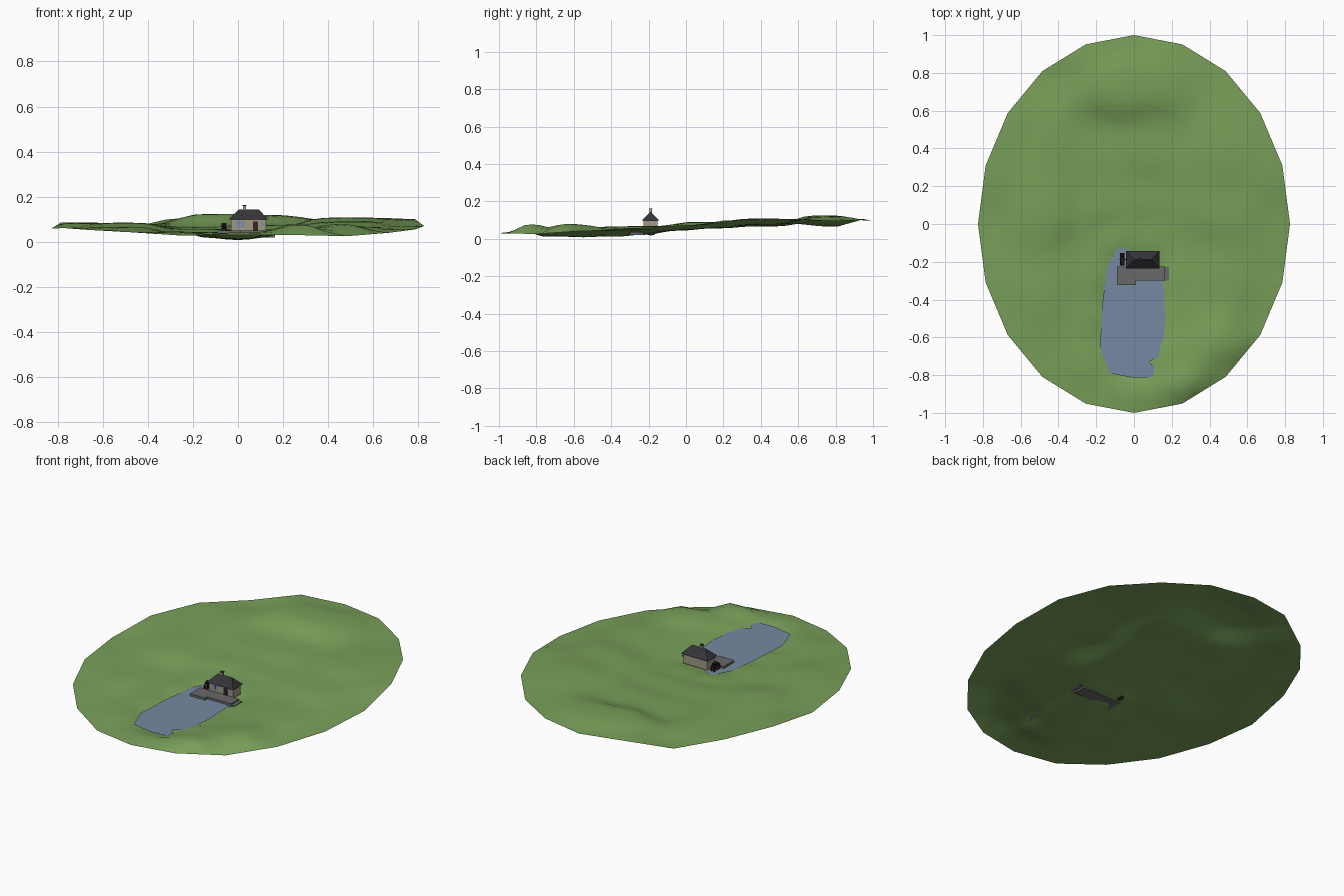
import bpy, bmesh, math

if "Cube" in bpy.data.objects:
    bpy.data.objects.remove(bpy.data.objects["Cube"])

def mat(name, r, g, b):
    m = bpy.data.materials.new(name)
    m.diffuse_color = (r, g, b, 1)
    m.use_nodes = True
    m.node_tree.nodes["Principled BSDF"].inputs["Base Color"].default_value = m.diffuse_color
    return m

GRASS = mat("grass", 0.19, 0.35, 0.10)
WATER = mat("water", 0.18, 0.25, 0.36)
WALL = mat("plaster", 0.36, 0.31, 0.24)
DARK = mat("slate", 0.035, 0.035, 0.04)
WOOD = mat("dark_wood", 0.03, 0.02, 0.015)
STONE = mat("stone", 0.14, 0.14, 0.14)
GLASS = mat("glass", 0.2, 0.28, 0.42)

def mesh_obj(name, verts, faces, m):
    me = bpy.data.meshes.new(name)
    me.from_pydata(verts, [], faces)
    me.materials.append(m)
    ob = bpy.data.objects.new(name, me)
    bpy.context.collection.objects.link(ob)
    return ob

def box(name, x0, x1, y0, y1, z0, z1, m):
    v = [(x, y, z) for z in (z0, z1) for x, y in ((x0, y0), (x1, y0), (x1, y1), (x0, y1))]
    f = [(3, 2, 1, 0), (4, 5, 6, 7)] + [(i, (i + 1) % 4, (i + 1) % 4 + 4, i + 4) for i in range(4)]
    return mesh_obj(name, v, f, m)

# Terrain: rolling sheet with a 20-sided elliptical rim, heights blended from survey points
RX, SIDES, SUB, RINGS = 0.826, 20, 3, 22
RIM = [.07, .10, .105, .095, .10, .097, .105, .065, .085, .085,
       .06, .062, .053, .043, .028, .03, .03, .025, .04, .055]
POINTS = [(0, -.75, .008), (0, -.55, .005), (0, -.38, .008), (-.05, -.22, .02), (.1, -.27, .024),
          (-.11, -.6, .016), (.1, -.5, .016), (-.1, -.4, .018),
          (-.25, -.72, .046), (-.25, -.5, .046), (-.22, -.28, .046), (.24, -.28, .046), (.22, -.5, .046),
          (.25, -.68, .058), (.27, -.85, .085), (.46, -.64, .082), (0, -.88, .046), (-.12, -.08, .044),
          (.05, -.05, .045), (.05, .15, .056), (-.2, .15, .058), (-.2, .42, .066), (.1, .42, .075),
          (-.08, .75, .125), (.12, .8, .12), (.5, .4, .108), (.5, .1, .09), (.5, -.25, .068),
          (-.5, .1, .085), (-.5, .45, .082), (-.5, -.35, .066)]
RIMPTS = [(RX * math.cos(2 * math.pi * k / SIDES), math.sin(2 * math.pi * k / SIDES), z)
          for k, z in enumerate(RIM)]

def height(x, y):
    num = den = 0
    for px, py, pz in POINTS + RIMPTS:
        w = 1 / ((x - px) ** 2 + (y - py) ** 2 + .009) ** 2.5
        num, den = num + w * pz, den + w
    return num / den

N = SIDES * SUB
verts, faces = [(0, 0, height(0, 0))], []
for r in range(1, RINGS + 1):
    t = r / RINGS
    for k in range(N):
        a, b, f = RIMPTS[k // SUB], RIMPTS[(k // SUB + 1) % SIDES], (k % SUB) / SUB
        ex, ey, ez = [p + (q - p) * f for p, q in zip(a, b)]
        verts.append((ex * t, ey * t, ez if r == RINGS else height(ex * t, ey * t)))
for k in range(N):
    j = (k + 1) % N
    faces.append((0, 1 + k, 1 + j))
    for r in range(RINGS - 1):
        p = 1 + r * N
        faces.append((p + k, p + N + k, p + N + j, p + j))
land = mesh_obj("terrain", verts, faces, GRASS)
land.data.polygons.foreach_set("use_smooth", [True] * len(faces))

# Mill pond
pond = [(-.13, -.79), (0, -.815), (.1, -.81), (.11, -.76), (.08, -.73), (.15, -.69), (.165, -.5),
        (.155, -.3), (.1, -.22), (-.04, -.13), (-.09, -.13), (-.14, -.22), (-.165, -.4), (-.18, -.65)]
mesh_obj("pond", [(x, y, .037) for x, y in pond], [tuple(range(len(pond)))], WATER)

# Stone terrace with lower landing and end step
box("terrace", -.09, .165, -.30, -.225, .02, .05, STONE)
box("landing", -.09, .01, -.322, -.30, .02, .05, STONE)
box("end_step", .165, .185, -.30, -.228, .03, .042, STONE)

# House walls
X0, X1, Y0, Y1 = -.032, .124, -.226, -.152
box("walls", X0, X1, Y0, Y1, .04, .101, WALL)

# Hipped roof
ex0, ex1, ey0, ey1, mid = -.042, .134, -.235, -.143, -.189
rv = [(ex0, ey0, .098), (ex1, ey0, .098), (ex1, ey1, .098), (ex0, ey1, .098),
      (.003, mid, .144), (.092, mid, .144)]
mesh_obj("roof", rv, [(3, 2, 1, 0), (0, 1, 5, 4), (2, 3, 4, 5), (1, 2, 5), (3, 0, 4)], DARK)

# Chimney
box("chimney", .023, .036, -.195, -.182, .12, .158, WALL)
box("chimney_cap", .021, .038, -.197, -.18, .158, .163, DARK)

# Front windows and door
for i, x in enumerate((-.008, .014)):
    box(f"window_{i}", x, x + .018, Y0 - .002, Y0 + .002, .064, .092, GLASS)
box("door", .066, .088, Y0 - .002, Y0 + .002, .05, .09, WOOD)
box("window_right", .099, .113, Y0 - .002, Y0 + .002, .066, .09, GLASS)

# Water wheel: two rims, paddles and axle, turning about the x axis
WX, WY, WZ, WR = -.062, -.187, .049, .034

def ring(name, x, r0, r1, n=12, w=.003):
    v, f = [], []
    for i in range(n):
        c, s = math.cos(2 * math.pi * i / n), math.sin(2 * math.pi * i / n)
        v += [(x + dx, WY + r * c, WZ + r * s) for dx, r in ((0, r0), (0, r1), (w, r1), (w, r0))]
    for i in range(n):
        a, b = 4 * i, 4 * ((i + 1) % n)
        f += [(a + k, a + (k + 1) % 4, b + (k + 1) % 4, b + k) for k in range(4)]
    return mesh_obj(name, v, f, WOOD)

ring("wheel_rim_outer", WX - .011, .024, .031)
ring("wheel_rim_inner", WX + .008, .024, .031)
for i in range(12):
    p = box(f"paddle_{i}", -.011, .011, -.0015, .0015, .018 if i % 3 else .002, WR, WOOD)
    p.location = (WX, WY, WZ)
    p.rotation_euler.x = 2 * math.pi * i / 12
box("axle", WX - .014, X0 + .002, WY - .003, WY + .003, WZ - .003, WZ + .003, WOOD)

# Make all part normals point outward
for ob in bpy.context.collection.objects:
    if ob.name in ("terrain", "pond"):
        continue
    bm = bmesh.new()
    bm.from_mesh(ob.data)
    bmesh.ops.recalc_face_normals(bm, faces=bm.faces)
    bm.to_mesh(ob.data)
    bm.free()
